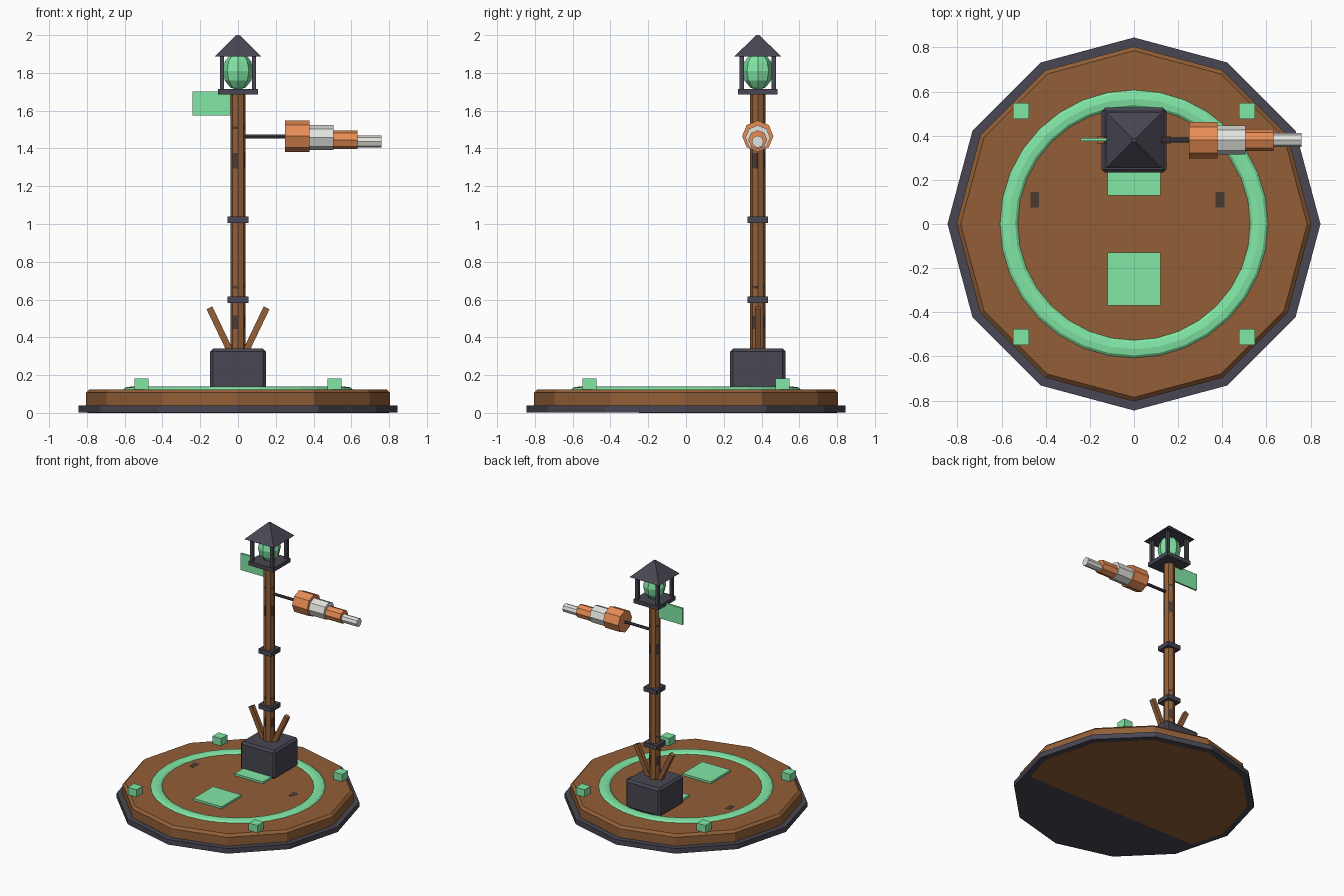
import bpy, bmesh, math
from mathutils import Vector

if "Cube" in bpy.data.objects:
    bpy.data.objects.remove(bpy.data.objects["Cube"])


def mat(name, hex_rgb):
    lin = []
    for i in (0, 2, 4):
        c = int(hex_rgb[i:i + 2], 16) / 255
        lin.append(c / 12.92 if c <= 0.04045 else ((c + 0.055) / 1.055) ** 2.4)
    m = bpy.data.materials.new(name)
    m.diffuse_color = (*lin, 1)
    m.use_nodes = True
    m.node_tree.nodes["Principled BSDF"].inputs["Base Color"].default_value = m.diffuse_color
    return m


WOOD = mat("brown wood", "935F37")
IRON = mat("dark iron", "484652")
GREEN = mat("mint green", "82E8A6")
ORANGE = mat("orange cloth", "EB8E56")
PALE = mat("pale cloth", "E2E2DE")
KNOT = mat("dark knot", "4A3A34")


def finish(name, material, bevel=0):
    ob = bpy.context.object
    ob.name = name
    ob.data.materials.append(material)
    if bevel:
        bpy.ops.object.transform_apply(location=False, rotation=False, scale=True)
        b = ob.modifiers.new("bevel", 'BEVEL')
        b.width, b.segments = bevel, 1
        b.limit_method, b.angle_limit = 'ANGLE', math.radians(50)
    return ob


def box(name, material, center, size, bevel=0, rot=(0, 0, 0)):
    bpy.ops.mesh.primitive_cube_add(size=1, location=center, rotation=rot)
    bpy.context.object.scale = size
    return finish(name, material, bevel)


def rod(name, material, a, b, r1, r2=None, sides=8, rot_z=0):
    """Prism or frustum between two points."""
    a, b = Vector(a), Vector(b)
    along_x = abs(b.x - a.x) > abs(b.z - a.z)
    bpy.ops.mesh.primitive_cone_add(
        vertices=sides, radius1=r1, radius2=r1 if r2 is None else r2,
        depth=(b - a).length, location=(a + b) / 2,
        rotation=(0, math.pi / 2 if along_x else 0, rot_z))
    return finish(name, material)


PY = 0.38      # mast position on y
DECK = 0.125   # deck height

# Round platform: iron rim and chamfered wooden deck
rod("platform_rim", IRON, (0, 0, 0.001), (0, 0, 0.04), 0.845, sides=12)
rod("deck_wall", WOOD, (0, 0, 0.003), (0, 0, 0.107), 0.804, sides=12)
rod("deck_top", WOOD, (0, 0, 0.107), (0, 0, DECK), 0.804, 0.785, sides=12)

# Wooden part of the underside, cut off towards the front
under = rod("deck_underside", WOOD, (0, 0, 0), (0, 0, 0.003), 0.8, sides=12)
bm = bmesh.new()
bm.from_mesh(under.data)
bmesh.ops.bisect_plane(bm, geom=bm.verts[:] + bm.edges[:] + bm.faces[:],
                       plane_co=(0, -0.25, 0), plane_no=(0, -1, 0), clear_outer=True)
bm.to_mesh(under.data)
bm.free()

# Dark knots in the deck
for x in (-0.45, 0.39):
    box("deck_knot", KNOT, (x, 0.11, DECK), (0.04, 0.07, 0.002))

# Painted ring, landing plates and corner markers
bpy.ops.mesh.primitive_torus_add(major_radius=0.567, minor_radius=0.04, major_segments=32,
                                 minor_segments=8, location=(0, 0, DECK))
bpy.context.object.scale.z = 0.35
finish("deck_ring", GREEN)
for y in (-0.25, 0.25):
    box("deck_plate", GREEN, (0, y, 0.132), (0.24, 0.24, 0.018))
for sx in (-1, 1):
    for sy in (-1, 1):
        box("corner_marker", GREEN, (sx * 0.512, sy * 0.512, 0.152), (0.074, 0.074, 0.058))

# Mast with footing, bands and braces
box("mast_footing", IRON, (0, PY, 0.231), (0.294, 0.294, 0.218), bevel=0.015)
rod("mast", WOOD, (0, PY, 0.3), (0, PY, 1.69), 0.041)
for z in (0.598, 1.022):
    box("mast_band", IRON, (0, PY, z), (0.11, 0.11, 0.034))
for s in (-1, 1):
    box("mast_brace", WOOD, (s * 0.091, PY, 0.43), (0.034, 0.032, 0.28),
        rot=(0, s * math.radians(25.5), 0))

# Dark knots on every other mast facet
for k in range(4):
    a = math.radians(-112.5 + 90 * k)
    for z, h in ((0.48, 0.07), (0.665, 0.012), (1.335, 0.08), (1.51, 0.012)):
        box("mast_knot", KNOT, (0.0379 * math.cos(a), PY + 0.0379 * math.sin(a), z),
            (0.002, 0.026, h), rot=(0, 0, a))

# Lantern
box("lantern_floor", IRON, (0, PY, 1.7), (0.21, 0.21, 0.03))
for sx in (-1, 1):
    for sy in (-1, 1):
        box("lantern_post", IRON, (sx * 0.085, PY + sy * 0.085, 1.8), (0.023, 0.023, 0.18))
rod("lantern_roof", IRON, (0, PY, 1.886), (0, PY, 2.0), 0.177, 0.012, sides=4, rot_z=math.pi / 4)
bpy.ops.mesh.primitive_uv_sphere_add(segments=8, ring_count=6, radius=0.081,
                                     location=(0, PY, 1.81))
bpy.context.object.scale.z = 1.25
finish("lantern_crystal", GREEN)

# Pennant
box("pennant", GREEN, (-0.14, PY + 0.003, 1.637), (0.204, 0.014, 0.127))

# Windsock: arm and tapering, sagging segments
rod("windsock_arm", IRON, (0.03, PY, 1.463), (0.26, PY, 1.463), 0.011)
for i, (r, z) in enumerate(((0.083, 1.465), (0.066, 1.457), (0.05, 1.446), (0.032, 1.436))):
    x = 0.25 + i * 0.127
    rod("windsock_segment", PALE if i % 2 else ORANGE, (x, PY, z), (x + 0.128, PY, z), r)
